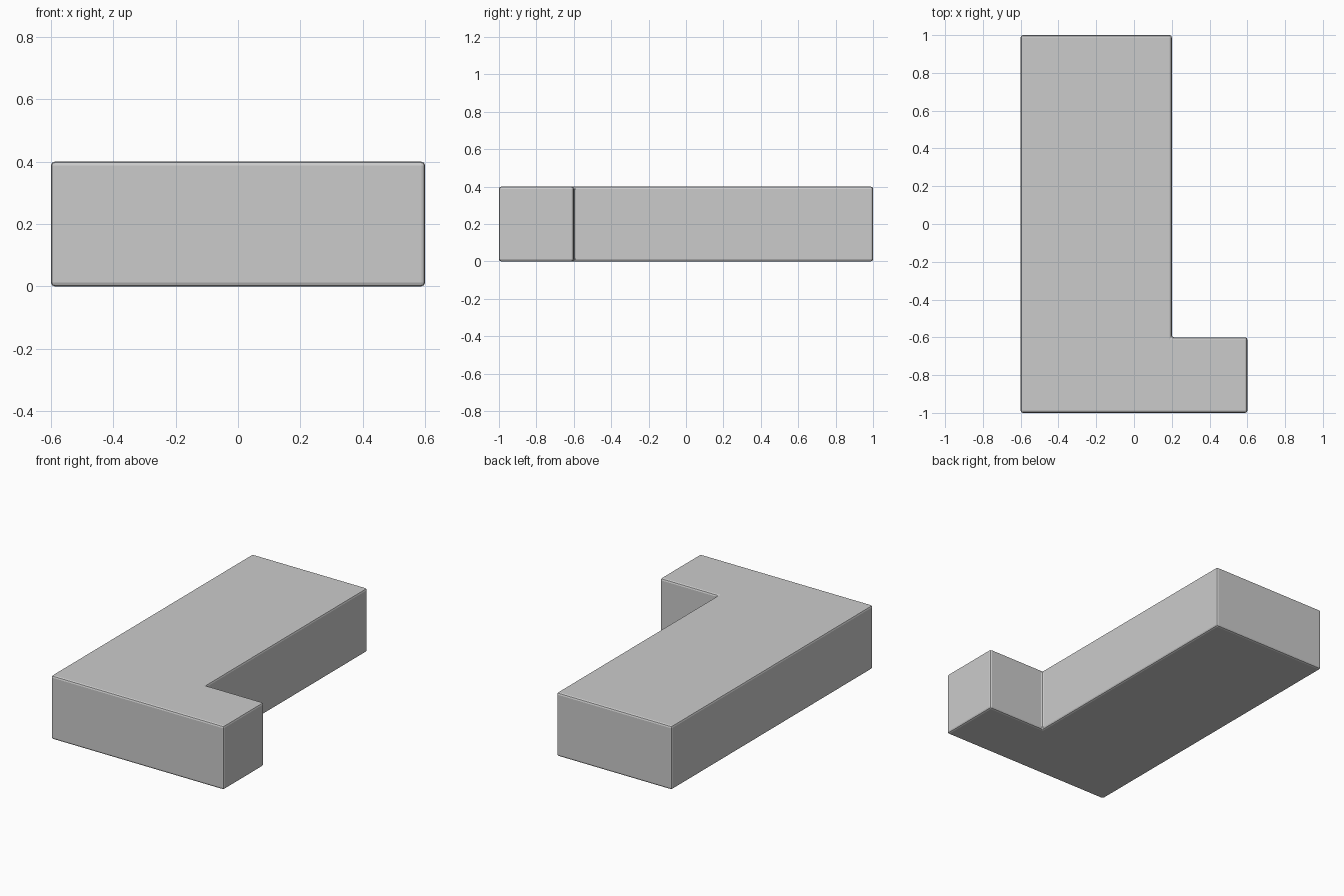
import bpy
import bmesh

if "Cube" in bpy.data.objects:
    bpy.data.objects.remove(bpy.data.objects["Cube"])

HEIGHT = 0.4
PROFILE = [(-0.6, -1), (0.6, -1), (0.6, -0.6), (0.2, -0.6), (0.2, 1), (-0.6, 1)]

# L-shaped slab extruded from its plan outline
bm = bmesh.new()
base = bm.faces.new([bm.verts.new((x, y, 0)) for x, y in PROFILE])
result = bmesh.ops.extrude_face_region(bm, geom=[base], use_keep_orig=True)
top = [g for g in result["geom"] if isinstance(g, bmesh.types.BMVert)]
bmesh.ops.translate(bm, verts=top, vec=(0, 0, HEIGHT))
bmesh.ops.recalc_face_normals(bm, faces=bm.faces[:])

mesh = bpy.data.meshes.new("l_shaped_slab")
bm.to_mesh(mesh)
bm.free()
slab = bpy.data.objects.new("l_shaped_slab", mesh)
bpy.context.collection.objects.link(slab)

# Narrow softened edges
bevel = slab.modifiers.new("edge_bevel", "BEVEL")
bevel.width = 0.012
bevel.segments = 2
bevel.limit_method = "ANGLE"
